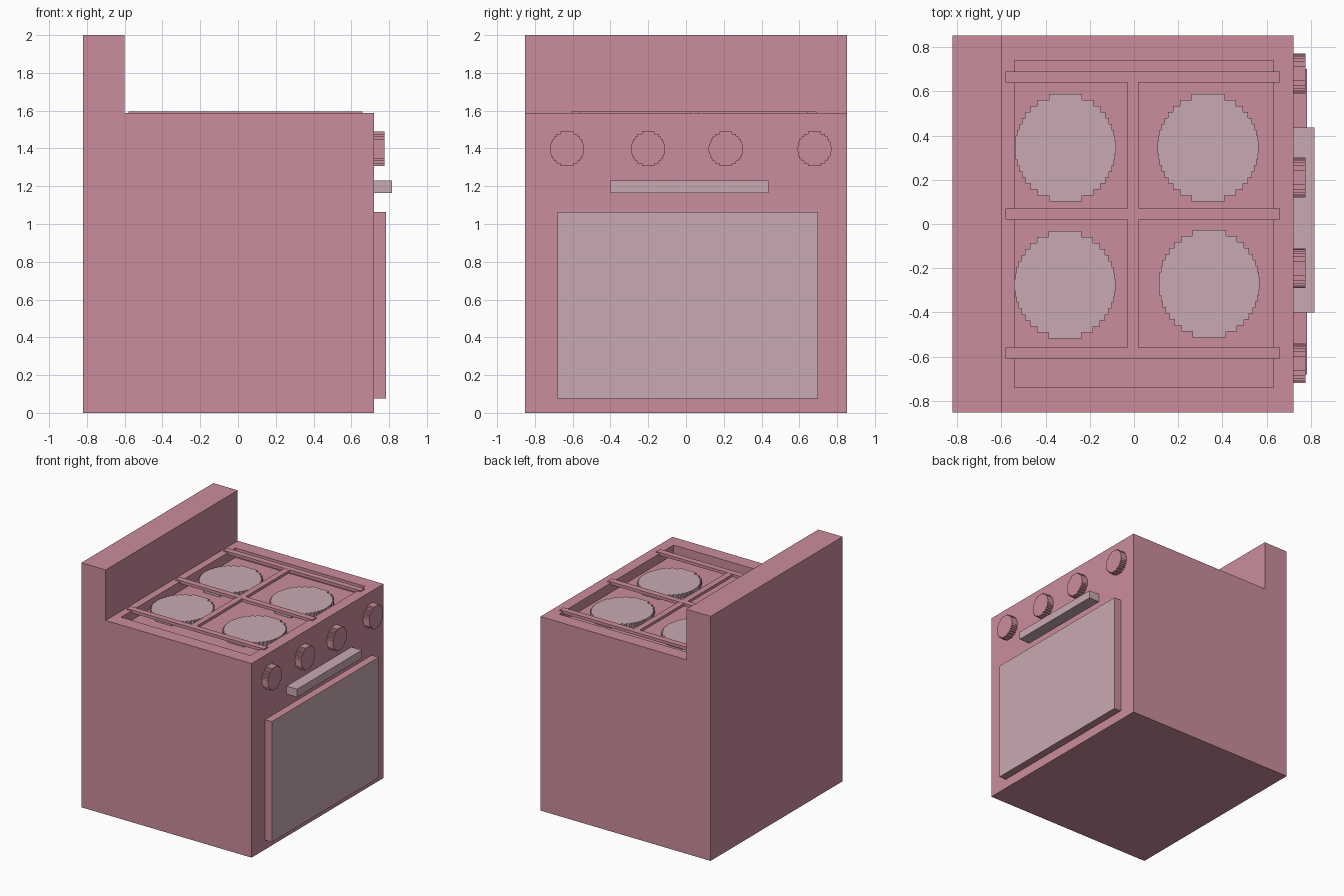
import bpy
import bmesh
from math import sqrt
from mathutils import Vector

default = bpy.data.objects.get("Cube")
if default:
    bpy.data.objects.remove(default, do_unlink=True)


def material(name, rgb):
    mat = bpy.data.materials.new(name)
    mat.use_nodes = True
    mat.diffuse_color = (*rgb, 1)
    mat.node_tree.nodes["Principled BSDF"].inputs["Base Color"].default_value = (*rgb, 1)
    return mat


pink = material("dusty pink", (0.597, 0.266, 0.332))
grey = material("pale pinkish grey", (0.584, 0.402, 0.451))


def prism(name, points, direction, *mats):
    """Extrude a flat outline along a direction."""
    bm = bmesh.new()
    base = bm.faces.new([bm.verts.new(p) for p in points])
    result = bmesh.ops.extrude_face_region(bm, geom=[base], use_keep_orig=True)
    verts = [g for g in result["geom"] if isinstance(g, bmesh.types.BMVert)]
    bmesh.ops.translate(bm, vec=Vector(direction), verts=verts)
    bmesh.ops.recalc_face_normals(bm, faces=bm.faces)
    mesh = bpy.data.meshes.new(name)
    bm.to_mesh(mesh)
    bm.free()
    for mat in mats:
        mesh.materials.append(mat)
    obj = bpy.data.objects.new(name, mesh)
    bpy.context.scene.collection.objects.link(obj)
    return obj


def box(name, x, y, z, *mats):
    corners = [(x[0], y[0], z[0]), (x[1], y[0], z[0]), (x[1], y[1], z[0]), (x[0], y[1], z[0])]
    return prism(name, corners, (0, 0, z[1] - z[0]), *mats)


def stepped_disc(rx, ry, rows):
    """Outline of a disc built from square-edged rows."""
    h = 2 * ry / rows
    right = []
    for i in range(rows):
        mid = -ry + (i + 0.5) * h
        w = rx * sqrt(1 - (mid / ry) ** 2)
        right += [(w, mid - h / 2), (w, mid + h / 2)]
    # merge rows that share the same width
    clean = [p for i, p in enumerate(right)
             if not (0 < i < len(right) - 1
                     and abs(right[i - 1][0] - p[0]) < 1e-6
                     and abs(right[i + 1][0] - p[0]) < 1e-6)]
    return clean + [(-u, v) for u, v in reversed(clean)]


# Body with raised back panel
FRONT, BACK, RIM, SIDE = 0.72, -0.82, 1.587, 0.853
outline = [(BACK, 0), (FRONT, 0), (FRONT, RIM), (-0.6, RIM), (-0.6, 2), (BACK, 2)]
body = prism("stove_body", [(x, -SIDE, z) for x, z in outline], (0, 2 * SIDE, 0), pink)

# Sunken hob
FLOOR = 1.51
cutter = box("hob_cutter", (-0.54, 0.63), (-0.74, 0.74), (FLOOR, 1.75), pink)
cutter.hide_render = True
cut = body.modifiers.new("hob_recess", "BOOLEAN")
cut.operation = "DIFFERENCE"
cut.solver = "EXACT"
cut.object = cutter
bpy.context.view_layer.objects.active = body
bpy.ops.object.modifier_apply(modifier=cut.name)
bpy.data.objects.remove(cutter, do_unlink=True)

# Pan support bars
BAR = (1.572, 1.596)
for i, y in enumerate((-0.583, 0.045, 0.665)):
    box(f"support_bar_{i + 1}", (-0.58, 0.66), (y - 0.025, y + 0.025), BAR, pink)
box("support_cross_bar", (-0.03, 0.02), (-0.608, 0.69), (BAR[0], BAR[1] - 0.001), pink)

# Burners
disc = stepped_disc(0.228, 0.243, 18)
for i, (cx, cy) in enumerate([(-0.31, 0.345), (0.335, 0.345), (-0.312, -0.275), (0.34, -0.27)]):
    prism(f"burner_{i + 1}", [(cx + u, cy + v, FLOOR - 0.005) for u, v in disc], (0, 0, 0.04), grey)

# Control knobs
disc = stepped_disc(0.09, 0.092, 14)
for i, cy in enumerate((-0.63, -0.2, 0.21, 0.68)):
    prism(f"knob_{i + 1}", [(FRONT - 0.01, cy + u, 1.398 + v) for u, v in disc], (0.065, 0, 0), pink)

# Handle
box("oven_handle", (FRONT - 0.01, 0.815), (-0.4, 0.437), (1.165, 1.23), grey)

# Oven door with a pale outer face
door = box("oven_door", (FRONT - 0.01, 0.783), (-0.68, 0.7), (0.077, 1.063), pink, grey)
for face in door.data.polygons:
    face.material_index = 1 if face.normal.x > 0.9 else 0
